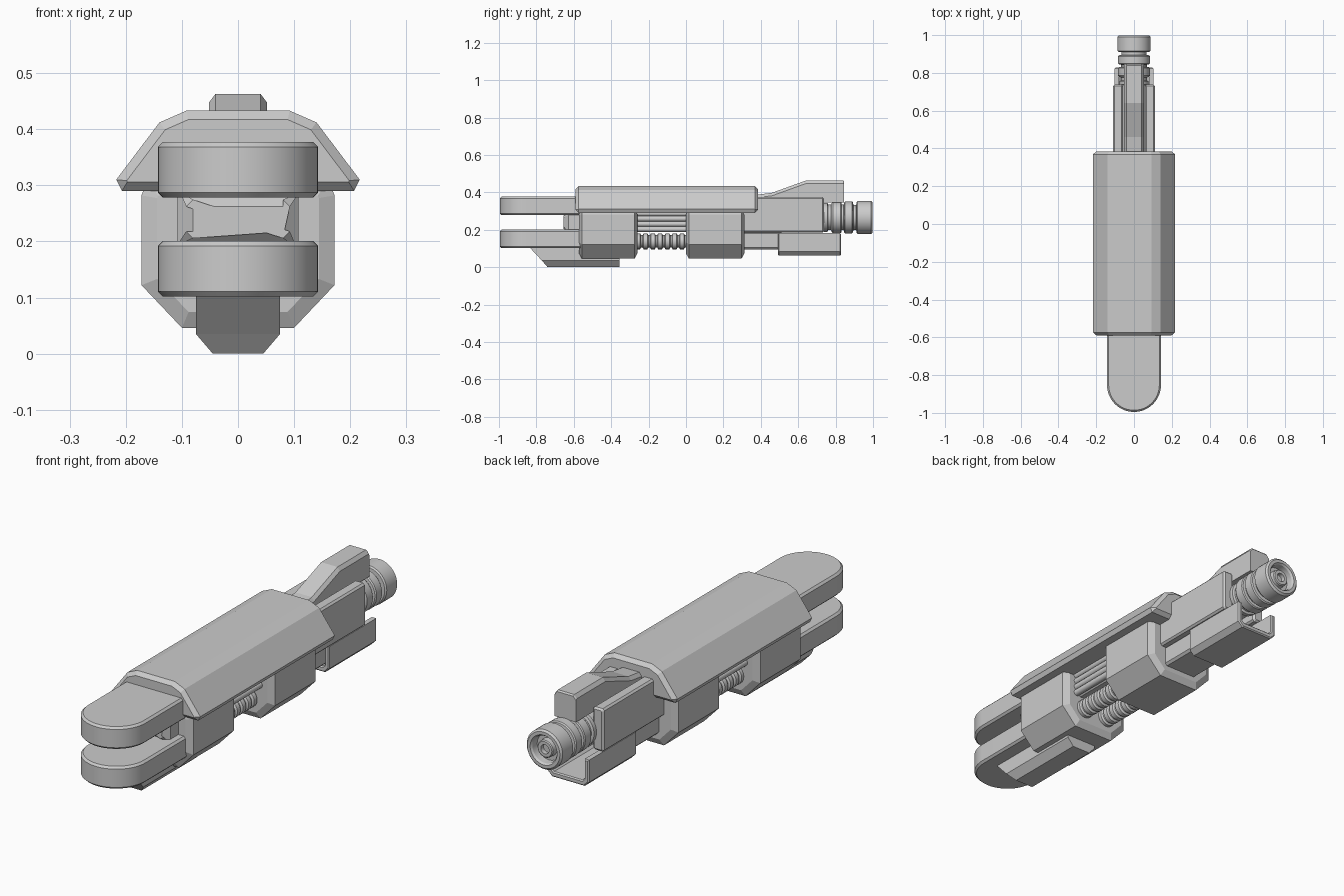
import bpy, bmesh, math
from mathutils import Vector

if "Cube" in bpy.data.objects:
    bpy.data.objects.remove(bpy.data.objects["Cube"])


def finish(name, bm, smooth=False):
    bmesh.ops.recalc_face_normals(bm, faces=bm.faces)
    me = bpy.data.meshes.new(name)
    bm.to_mesh(me)
    bm.free()
    ob = bpy.data.objects.new(name, me)
    bpy.context.collection.objects.link(ob)
    if smooth:
        bpy.ops.object.select_all(action='DESELECT')
        ob.select_set(True)
        bpy.context.view_layer.objects.active = ob
        bpy.ops.object.shade_smooth_by_angle(angle=math.radians(32))
    return ob


def skin(name, rings, smooth=False):
    """Join closed rings of 3D points and cap both ends."""
    bm = bmesh.new()
    rows = [[bm.verts.new(p) for p in r] for r in rings]
    n = len(rows[0])
    for a, b in zip(rows, rows[1:]):
        for i in range(n):
            j = (i + 1) % n
            bm.faces.new((a[i], a[j], b[j], b[i]))
    bm.faces.new(rows[0])
    bm.faces.new(rows[-1][::-1])
    return finish(name, bm, smooth)


def inset(poly, d):
    pts = [Vector(p) for p in poly]
    n = len(pts)
    area = sum(pts[i].x * pts[(i + 1) % n].y - pts[(i + 1) % n].x * pts[i].y for i in range(n))
    s = 1 if area > 0 else -1
    out = []
    for i in range(n):
        e1 = (pts[i] - pts[i - 1]).normalized()
        e2 = (pts[(i + 1) % n] - pts[i]).normalized()
        n1, n2 = Vector((-e1.y, e1.x)) * s, Vector((-e2.y, e2.x)) * s
        out.append(pts[i] + (n1 + n2) * d / (1 + n1.dot(n2)))
    return out


def prism(name, poly, axis, lo, hi, c=0.01, depth=None, smooth=False):
    """Extrude a profile along an axis with chamfered end edges."""
    put = {'X': lambda p, t: (t, p[0], p[1]),
           'Y': lambda p, t: (p[0], t, p[1]),
           'Z': lambda p, t: (p[0], p[1], t)}[axis]
    h = depth or c
    small = inset(poly, c)
    stations = [(small, lo), (poly, lo + h), (poly, hi - h), (small, hi)]
    return skin(name, [[put(p, t) for p in q] for q, t in stations], smooth)


def mirrored(half):
    return half + [(-x, z) for x, z in reversed(half)]


def rect(x0, x1, z0, z1, c):
    return [(x0 + c, z0), (x1 - c, z0), (x1, z0 + c), (x1, z1 - c),
            (x1 - c, z1), (x0 + c, z1), (x0, z1 - c), (x0, z0 + c)]


def lathe(name, prof, x, z, seg=32):
    """Revolve (y, radius) pairs about a lengthwise axis."""
    return skin(name, [[(x + r * math.cos(2 * math.pi * i / seg), y,
                         z + r * math.sin(2 * math.pi * i / seg)) for i in range(seg)]
                       for y, r in prof], True)


# Faceted top cover
prism("top_cover", mirrored([(0.207, 0.29), (0.217, 0.31), (0.14, 0.412), (0.092, 0.433)]),
      'Y', -0.59, 0.385, 0.016)

# Two body blocks with wide end chamfers
block = mirrored([(0.10, 0.046), (0.172, 0.122), (0.172, 0.282), (0.162, 0.31)])
prism("front_block", block, 'Y', -0.572, -0.26, 0.028, 0.015)
prism("rear_block", block, 'Y', 0.0, 0.312, 0.028, 0.015)

# Fork prongs with rounded noses
R = 0.143
plan = [(R, -0.50)] + [(R * math.cos(t), -0.852 + R * math.sin(t))
                       for t in [-math.pi * i / 24 for i in range(25)]] + [(-R, -0.50)]
prism("upper_prong", plan, 'Z', 0.278, 0.377, 0.009, smooth=True)
prism("lower_prong", plan, 'Z', 0.102, 0.201, 0.009, smooth=True)

# Spacer between the prongs
prism("prong_spacer", rect(-0.108, 0.108, 0.19, 0.29, 0.004), 'Y', -0.655, -0.54, 0.028)

# Chamfered foot under the nose
skin("foot", [[(-w, y0, z), (w, y0, z), (w, -0.355, z), (-w, -0.355, z)]
              for w, y0, z in [(0.045, -0.74, 0.0), (0.075, -0.77, 0.035), (0.075, -0.84, 0.11)]])

# Exposed mechanism: core, guide rods and ringed springs
prism("core", rect(-0.095, 0.095, 0.19, 0.31, 0.01), 'Y', -0.30, 0.05)
for side in (-1, 1):
    for k in range(4):
        lathe("guide_rod", [(-0.28, 0.015), (0.02, 0.015)], side * 0.105, 0.203 + 0.028 * k, 14)
    prof, y = [], -0.275
    while y < 0.01:
        prof += [(y, 0.033), (y + 0.004, 0.033), (y + 0.009, 0.042),
                 (y + 0.03, 0.042), (y + 0.035, 0.033)]
        y += 0.039
    lathe("spring", prof, side * 0.06, 0.138, 20)

    # Side panels flanking the barrel
    x0, x1 = sorted((side * 0.058, side * 0.111))
    prism("side_panel", rect(x0, x1, 0.185, 0.375, 0.008), 'Y', 0.29, 0.738, 0.008)

# Lower rail and open channel at the rear
prism("lower_rail", rect(-0.085, 0.085, 0.096, 0.19, 0.01), 'Y', 0.29, 0.51, 0.006)
prism("rear_channel", mirrored([(0.08, 0.062), (0.102, 0.084), (0.102, 0.182), (0.08, 0.182),
                                (0.08, 0.096), (0.07, 0.086)]), 'Y', 0.492, 0.828, 0.005)

# Rear lever, chamfered along its top edges
side_line = [(0.36, 0.385), (0.46, 0.398), (0.64, 0.463), (0.84, 0.463), (0.846, 0.457)]
rings = []
for y, z in side_line:
    rings.append([(x, y, h) for x, h in [(-0.052, 0.345), (0.052, 0.345), (0.052, z - 0.016),
                                         (0.04, z), (-0.04, z), (-0.052, z - 0.016)]])
skin("rear_lever", rings)

# Ringed barrel with a recessed end cap
barrel = [(0.29, 0.07), (0.735, 0.07), (0.738, 0.078), (0.756, 0.078), (0.76, 0.068), (0.776, 0.068),
          (0.78, 0.08), (0.785, 0.084), (0.825, 0.084), (0.83, 0.08), (0.832, 0.068), (0.843, 0.068),
          (0.845, 0.08), (0.85, 0.085), (0.888, 0.085), (0.893, 0.08), (0.895, 0.066), (0.91, 0.066),
          (0.911, 0.082), (0.917, 0.088), (0.99, 0.088), (0.998, 0.08), (0.998, 0.066),
          (0.99, 0.06), (0.96, 0.058), (0.96, 0.04), (0.985, 0.038), (0.989, 0.034),
          (0.989, 0.02), (0.97, 0.02)]
lathe("barrel", barrel, 0, 0.266, 40)
